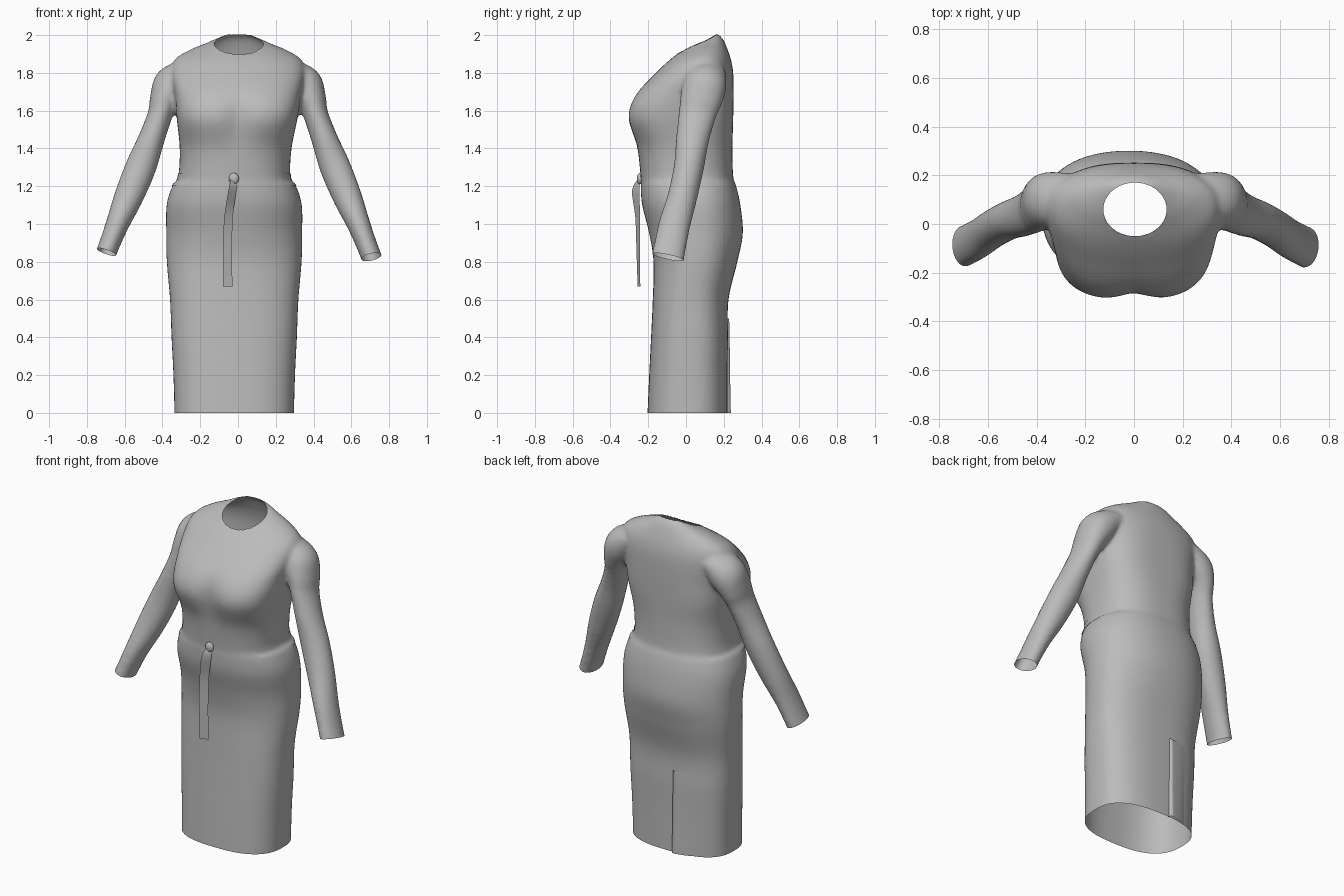
import bpy, bmesh, math
from mathutils import Vector

if "Cube" in bpy.data.objects:
    bpy.data.objects.remove(bpy.data.objects["Cube"], do_unlink=True)

fabric = bpy.data.materials.new("grey_fabric")
fabric.use_nodes = True
GREY = (0.5, 0.5, 0.5, 1)
fabric.diffuse_color = GREY
fabric.node_tree.nodes["Principled BSDF"].inputs["Base Color"].default_value = GREY

# Dress body sections: height, half width, front, back, squareness
BODY = [(-.05, .315, -.206, .22, 2.6), (.2, .322, -.195, .22, 2.6), (.4, .332, -.185, .222, 2.6),
        (.6, .34, -.176, .225, 2.5), (.8, .357, -.172, .272, 2.3), (.95, .36, -.195, .301, 2.2),
        (1.1, .358, -.232, .288, 2.3), (1.2, .328, -.24, .266, 2.4), (1.25, .297, -.24, .25, 2.5),
        (1.4, .296, -.26, .246, 2.6), (1.56, .32, -.31, .25, 3), (1.68, .335, -.272, .252, 2.8),
        (1.8, .355, -.16, .25, 2.4), (1.87, .335, -.085, .238, 2.2), (1.92, .26, -.02, .222, 2),
        (1.955, .175, .03, .208, 2), (1.98, .12, .08, .195, 2), (2.005, .06, .12, .172, 2)]
# Sleeve centre line: x, y, z, half width, half depth
SLEEVE = [(.26, .11, 1.81, .07, .1), (.345, .1, 1.74, .1, .115), (.388, .08, 1.66, .08, .112),
          (.412, .06, 1.58, .066, .1), (.458, .035, 1.45, .07, .088), (.515, .015, 1.3, .082, .08),
          (.58, -.02, 1.14, .077, .079), (.638, -.06, 1, .062, .084), (.685, -.085, .88, .055, .086),
          (.735, -.11, .75, .055, .088)]


def refine(rows, steps=6):
    """Pass a smooth curve through the rows."""
    out = []
    for i in range(len(rows) - 1):
        a, b, c, d = (rows[min(max(i + k, 0), len(rows) - 1)] for k in (-1, 0, 1, 2))
        for s in range(steps):
            t = s / steps
            out.append([q + t * (r - p) / 2 + t * t * (p - 2.5 * q + 2 * r - d0 / 2)
                        + t ** 3 * (1.5 * (q - r) + (d0 - p) / 2)
                        for p, q, r, d0 in zip(a, b, c, d)])
    return out + [list(rows[-1])]


def spow(v, n):
    return math.copysign(abs(v) ** (2 / n), v)


def body_point(row, angle, out=0):
    z, hw, front, back, n = row
    c, s = spow(math.cos(angle), n), spow(math.sin(angle), n)
    mid = (front + back) / 2 + .01
    cx = -.02 * min(max((1.65 - z) / .4, 0), 1)
    x = cx + (hw + out) * c
    y = mid + s * ((back - mid if s > 0 else mid - front) + out)
    if s < 0:  # hollow between the two sides of the bust
        y += .028 * math.exp(-(x / .07) ** 2 - ((z - 1.56) / .12) ** 2)
    return Vector((x, y, z))


def loft(bm, rings, closed=True):
    loops = [[bm.verts.new(p) for p in ring] for ring in rings]
    n = len(loops[0])
    for lo, hi in zip(loops, loops[1:]):
        for i in range(n if closed else n - 1):
            j = (i + 1) % n
            bm.faces.new((lo[i], lo[j], hi[j], hi[i]))
    if closed:
        bm.faces.new(loops[0][::-1])
        bm.faces.new(loops[-1])


def finish(bm, name):
    mesh = bpy.data.meshes.new(name)
    bm.to_mesh(mesh)
    bm.free()
    ob = bpy.data.objects.new(name, mesh)
    bpy.context.collection.objects.link(ob)
    mesh.materials.append(fabric)
    mesh.shade_smooth()
    return ob


# Closed body and sleeves, fused into one skin
SIDES = 64
body_rows = refine(BODY)
bm = bmesh.new()
loft(bm, [[body_point(r, math.tau * i / SIDES) for i in range(SIDES)] for r in body_rows])
path = refine(SLEEVE)
for side in (1, -1):
    rings = []
    for k, (x, y, z, w, d) in enumerate(path):
        a, b = path[max(k - 1, 0)], path[min(k + 1, len(path) - 1)]
        along = Vector((b[0] - a[0], b[1] - a[1], b[2] - a[2])).normalized()
        across = along.cross(Vector((0, 1, 0))).normalized()
        depth = across.cross(along)
        ring = [Vector((x, y, z)) + across * w * math.cos(t) + depth * d * math.sin(t)
                for t in (math.tau * i / 32 for i in range(32))]
        rings.append([Vector((side * p.x, p.y, p.z)) for p in ring])
    loft(bm, rings)
bmesh.ops.recalc_face_normals(bm, faces=bm.faces)
dress = finish(bm, "dress")
fuse = dress.modifiers.new("fuse", "REMESH")
fuse.mode, fuse.voxel_size = "VOXEL", .012
soften = dress.modifiers.new("soften", "SMOOTH")
soften.factor, soften.iterations = .5, 9
skin = bpy.data.meshes.new_from_object(dress.evaluated_get(bpy.context.evaluated_depsgraph_get()))
dress.modifiers.clear()

# Open the hem, the cuffs and the neck
bm = bmesh.new()
bm.from_mesh(skin)


def cut(point, normal, inside):
    faces = [f for f in bm.faces if inside(f.calc_center_median())]
    geom = {g for f in faces for g in (f, *f.edges, *f.verts)}
    bmesh.ops.bisect_plane(bm, geom=list(geom), plane_co=point, plane_no=normal, clear_outer=True)


cut((0, 0, 0), (0, 0, -1), lambda p: p.z < .2)
cut((.71, -.09, .825), (.25, -.23, -1), lambda p: p.x > .55 and p.z < 1)
cut((-.72, -.09, .86), (-.35, -.15, -1), lambda p: p.x < -.55 and p.z < 1)


def neck_radius(p):
    return math.hypot((p.x - .004) / .13, (p.y - .06) / .11)


hole = [f for f in bm.faces if f.calc_center_median().z > 1.8 and neck_radius(f.calc_center_median()) < 1]
bmesh.ops.delete(bm, geom=hole, context="FACES")
for v in bm.verts:
    if v.is_boundary and v.co.z > 1.8:
        r = neck_radius(v.co)
        v.co.x = .004 + (v.co.x - .004) / r
        v.co.y = .06 + (v.co.y - .06) / r
bm.to_mesh(dress.data)
bm.free()
dress.data.shade_smooth()


def row_at(z):
    return min(body_rows, key=lambda r: abs(r[0] - z))[1:]


# Overlapping flap of the back vent
bm = bmesh.new()
rings = []
for k in range(11):
    z = .05 * k
    lift = .02 * (1 - .5 * k / 10)
    rings.append([body_point((z, *row_at(z)), math.radians(95 + 3 * i), lift * (1 - i / 8) - .002)
                  for i in range(9)])
for ring in rings:  # turned-in edge of the flap
    ring.insert(0, ring[0] + Vector((0, -.03, 0)))
loft(bm, rings, closed=False)
finish(bm, "back_vent_flap")

# Waistband tabs at both sides
for name, middle in (("left_waist_tab", 0), ("right_waist_tab", 180)):
    bm = bmesh.new()
    rows = [r for r in body_rows if 1.2 <= r[0] <= 1.27]
    loft(bm, [[body_point(r, math.radians(middle + 6 * i), .003) for i in range(-6, 7)] for r in rows],
         closed=False)
    finish(bm, name)

# Hanging tie: height, then left and right edge positions
TIE = [(1.25, -.035, -.243, 0, -.243), (1.18, -.05, -.285, -.008, -.247),
       (1.03, -.073, -.268, -.028, -.243), (.85, -.08, -.262, -.031, -.244), (.67, -.08, -.256, -.03, -.242)]
bm = bmesh.new()
loft(bm, [[(a, b, z), (c, d, z)] for z, a, b, c, d in refine(TIE, 4)], closed=False)
finish(bm, "waist_tie")

# Small knot above the tie
bm = bmesh.new()
bmesh.ops.create_uvsphere(bm, u_segments=16, v_segments=10, radius=.03)
for v in bm.verts:
    v.co = Vector((v.co.x * .9 - .022, v.co.y * .5 - .245, v.co.z + 1.24))
finish(bm, "tie_knot")
